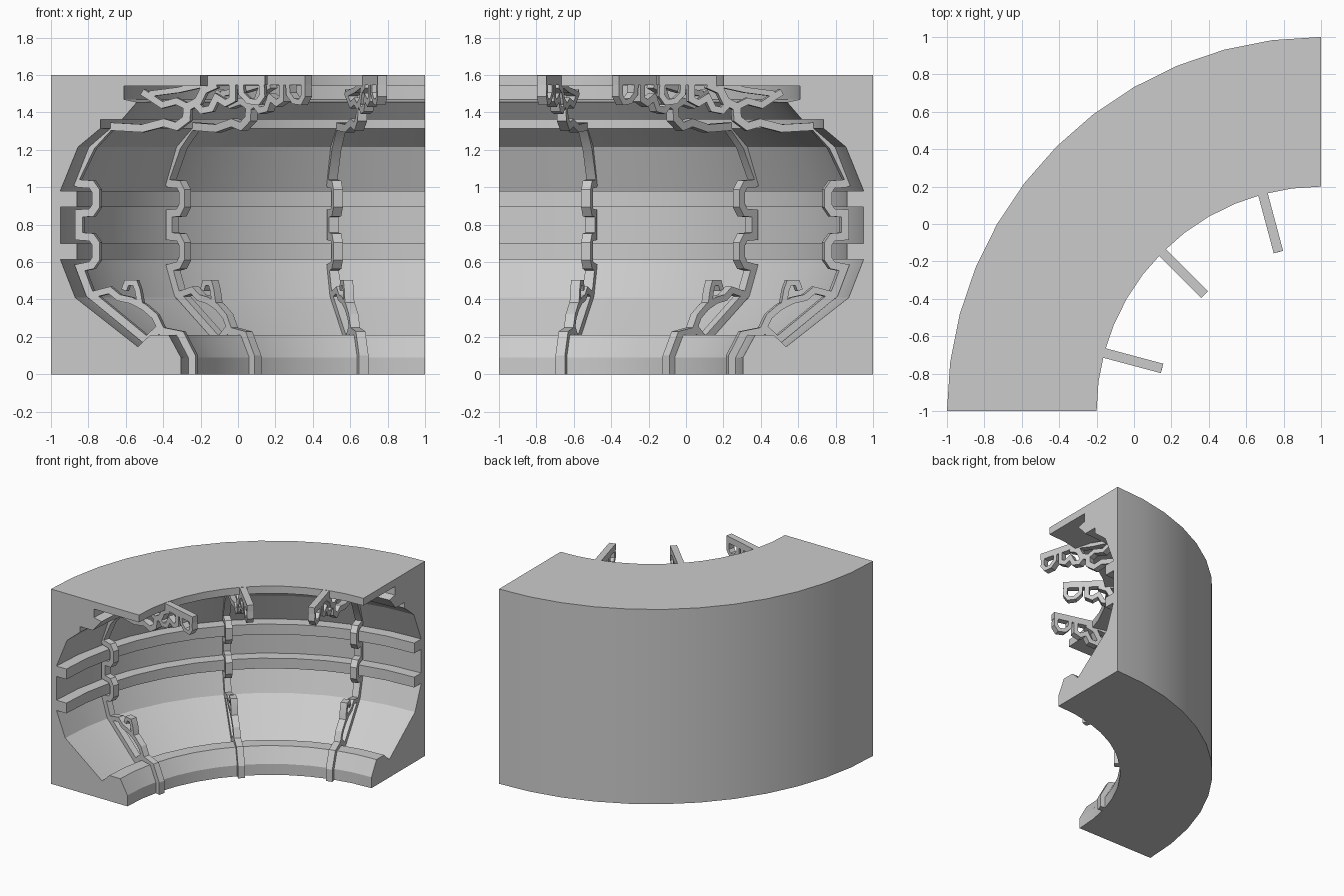
import bpy, bmesh, math
from mathutils import Vector

if "Cube" in bpy.data.objects:
    bpy.data.objects.remove(bpy.data.objects["Cube"])

CX, CY = 1.0, -1.0          # sweep centre of the quarter ring


def finish(bm, name, angle):
    bmesh.ops.recalc_face_normals(bm, faces=bm.faces)
    me = bpy.data.meshes.new(name)
    bm.to_mesh(me)
    bm.free()
    ob = bpy.data.objects.new(name, me)
    bpy.context.collection.objects.link(ob)
    bpy.ops.object.select_all(action='DESELECT')
    ob.select_set(True)
    bpy.context.view_layer.objects.active = ob
    bpy.ops.object.shade_smooth_by_angle(angle=math.radians(angle))
    return ob


def place(r, z, ang, side=0.0):
    a = math.radians(ang)
    return (CX + r * math.cos(a) - side * math.sin(a),
            CY + r * math.sin(a) + side * math.cos(a), z)


def sweep(profile, name, steps=12):
    """Sweep a closed (radius, z) profile through 90 degrees."""
    bm = bmesh.new()
    rings = [[bm.verts.new(place(r, z, 90 + 90 * i / steps)) for r, z in profile]
             for i in range(steps + 1)]
    n = len(profile)
    for a, b in zip(rings, rings[1:]):
        for j in range(n):
            k = (j + 1) % n
            bm.faces.new((a[j], a[k], b[k], b[j]))
    bm.faces.new(rings[0])
    bm.faces.new(rings[-1])
    return finish(bm, name, 10)


def ribbon(bm, path, width, ang, depth=0.052):
    """Mitred strip along a (radius, z) path, given depth across the rib."""
    pts = [Vector(p) for p in path]
    dirs = [(b - a).normalized() for a, b in zip(pts, pts[1:])]
    rows = []
    for i, p in enumerate(pts):
        d0, d1 = dirs[max(i - 1, 0)], dirs[min(i, len(dirs) - 1)]
        n0, n1 = Vector((-d0.y, d0.x)), Vector((-d1.y, d1.x))
        m = (n0 + n1).normalized()
        m *= width / 2 / max(m.dot(n1), 0.6)
        rows.append([bm.verts.new(place(q.x, min(max(q.y, 0), 1.6), ang, s * depth / 2))
                     for q, s in ((p - m, -1), (p + m, -1), (p + m, 1), (p - m, 1))])
    for a, b in zip(rows, rows[1:]):
        for j in range(4):
            k = (j + 1) % 4
            bm.faces.new((a[j], a[k], b[k], b[j]))
    bm.faces.new(rows[0])
    bm.faces.new(rows[-1])


# Curved outer shell with two ledges and a stepped ceiling
shell = [(2, 0), (2, 1.6), (1.2, 1.6), (1.2, 1.54), (1.61, 1.54), (1.61, 1.47),
         (1.54, 1.455), (1.62, 1.362), (1.735, 1.362), (1.735, 1.315),
         (1.855, 1.215), (1.95, 0.98), (1.86, 0.98), (1.86, 0.895),
         (1.95, 0.895), (1.95, 0.70), (1.86, 0.70), (1.86, 0.615),
         (1.95, 0.615), (1.87, 0.41), (1.535, 0.147), (1.47, 0.21),
         (1.37, 0.21), (1.305, 0.09), (1.305, 0)]
sweep(shell, "curved_wall_shell")

# Bump where a rib wraps around a ledge centred on height z
def bump(z):
    return [(1.91, z - 0.08), (1.84, z - 0.075), (1.815, z - 0.04),
            (1.815, z + 0.04), (1.84, z + 0.075), (1.91, z + 0.08)]

# Rib parts: wall strip, lower bracket, ceiling clips and arm
wall_strip = ([(1.285, 0), (1.285, 0.095), (1.345, 0.21), (1.475, 0.235),
               (1.535, 0.18), (1.85, 0.43), (1.905, 0.57)]
              + bump(0.658)[1:] + bump(0.94)
              + [(1.935, 1.03), (1.84, 1.22), (1.74, 1.325), (1.56, 1.315),
                 (1.44, 1.345), (1.37, 1.325), (1.315, 1.365), (1.31, 1.43),
                 (1.25, 1.46), (1.22, 1.52), (1.15, 1.55)])
lower_bracket = [(1.86, 0.42), (1.74, 0.45), (1.69, 0.41), (1.62, 0.395),
                 (1.55, 0.36), (1.49, 0.31), (1.455, 0.24)]
lower_hook = [(1.66, 0.45), (1.645, 0.49), (1.60, 0.49), (1.585, 0.45), (1.57, 0.37)]
ceiling_strut = [(1.56, 1.51), (1.45, 1.44), (1.37, 1.46), (1.31, 1.43)]
ceiling_brace = [(1.52, 1.50), (1.36, 1.52), (1.22, 1.55)]
clip = [(1.27, 1.45), (1.23, 1.41), (1.18, 1.42), (1.15, 1.48), (1.10, 1.45),
        (1.06, 1.47), (1.06, 1.56)]
arm = [(0.88, 1.572), (1.24, 1.572)]
arm_loop = [(0.90, 1.57), (0.895, 1.49), (0.92, 1.455), (0.97, 1.46),
            (1.01, 1.50), (1.015, 1.57)]

for label, ang in (("back", 105), ("middle", 135), ("front", 165)):
    bm = bmesh.new()
    for path, w in ((wall_strip, 0.042), (lower_bracket, 0.035), (lower_hook, 0.03),
                    (ceiling_strut, 0.035), (ceiling_brace, 0.03), (clip, 0.035),
                    (arm, 0.052), (arm_loop, 0.03)):
        ribbon(bm, path, w, ang)
    finish(bm, label + "_rib", 20)
